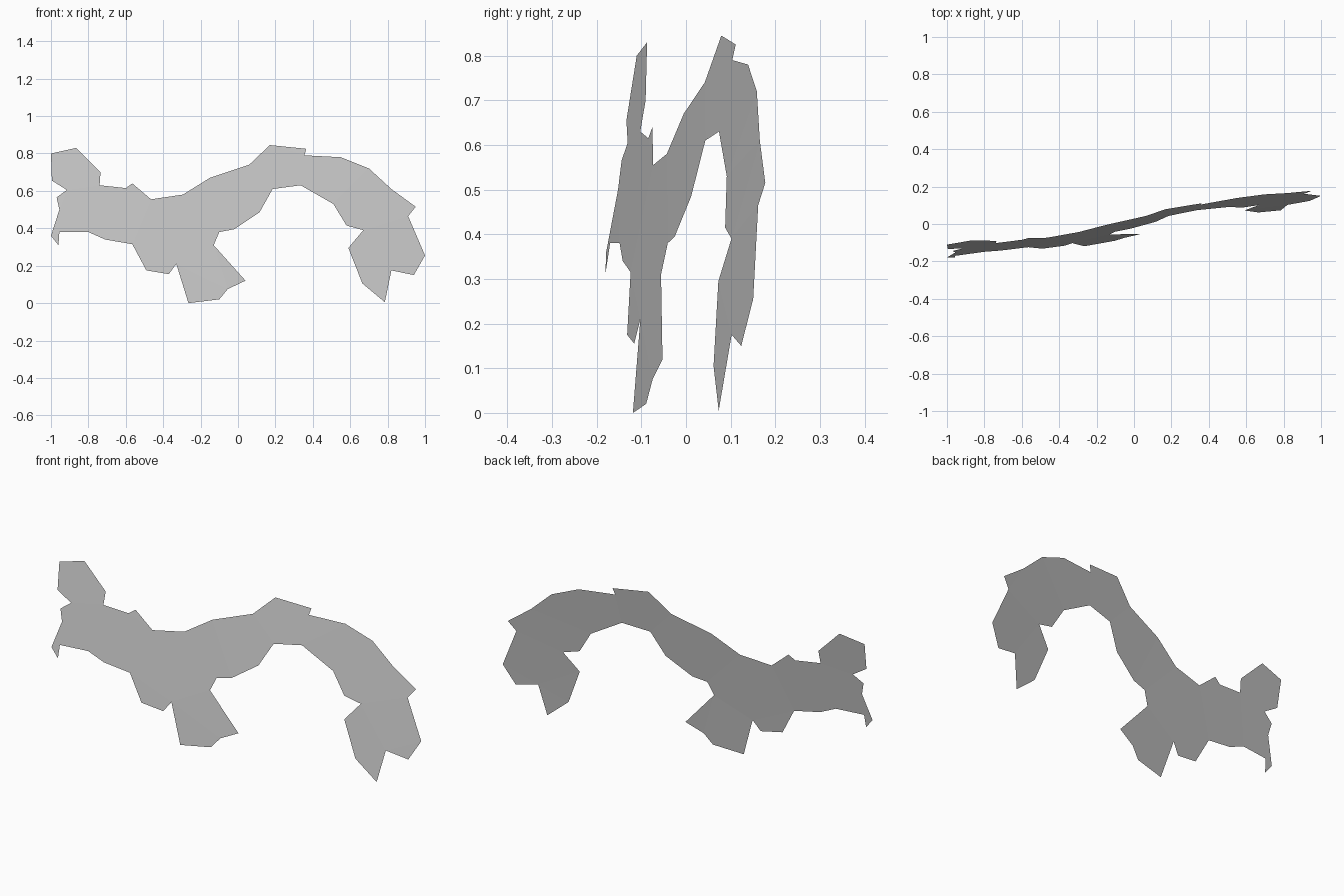
import bpy
import bmesh

# Outline of the sheet seen from the front (x, z)
OUTLINE = [
    (-1.0, 0.80), (-0.865, 0.83), (-0.735, 0.70), (-0.74, 0.63), (-0.60, 0.615),
    (-0.565, 0.64), (-0.465, 0.555), (-0.295, 0.58), (-0.15, 0.67), (0.06, 0.74),
    (0.17, 0.845), (0.365, 0.825), (0.355, 0.79), (0.55, 0.78), (0.70, 0.72),
    (0.82, 0.61), (0.95, 0.515), (0.91, 0.465), (1.0, 0.255), (0.94, 0.15),
    (0.82, 0.175), (0.785, 0.005), (0.665, 0.105), (0.59, 0.295), (0.67, 0.39),
    (0.58, 0.415), (0.51, 0.53), (0.335, 0.63), (0.185, 0.61), (0.115, 0.485),
    (-0.02, 0.395), (-0.10, 0.38), (-0.13, 0.31), (0.04, 0.12), (-0.055, 0.075),
    (-0.10, 0.02), (-0.265, 0.0), (-0.33, 0.21), (-0.37, 0.155), (-0.49, 0.175),
    (-0.565, 0.315), (-0.71, 0.34), (-0.80, 0.38), (-0.955, 0.38), (-0.96, 0.31),
    (-1.0, 0.36), (-0.955, 0.50), (-0.97, 0.565), (-0.915, 0.605), (-0.995, 0.655),
]


def depth(x, z):
    """Tilted, very gently bowed surface the sheet lies on."""
    h = z - 0.605
    return 0.025 + 0.172 * x + 0.02 * (x * x - 0.75) + 0.157 * h + 0.028 * h * h


# Triangulate the flat outline first, then bend it, so concave bays stay open
bm = bmesh.new()
face = bm.faces.new([bm.verts.new((x, 0, z)) for x, z in reversed(OUTLINE)])
bm.normal_update()
bmesh.ops.triangulate(bm, faces=[face], ngon_method='BEAUTY')
for v in bm.verts:
    v.co.y = depth(v.co.x, v.co.z)
bm.normal_update()

# Curved land sheet
mesh = bpy.data.meshes.new("land_sheet")
bm.to_mesh(mesh)
bm.free()
land = bpy.data.objects.new("land_sheet", mesh)
bpy.context.collection.objects.link(land)
